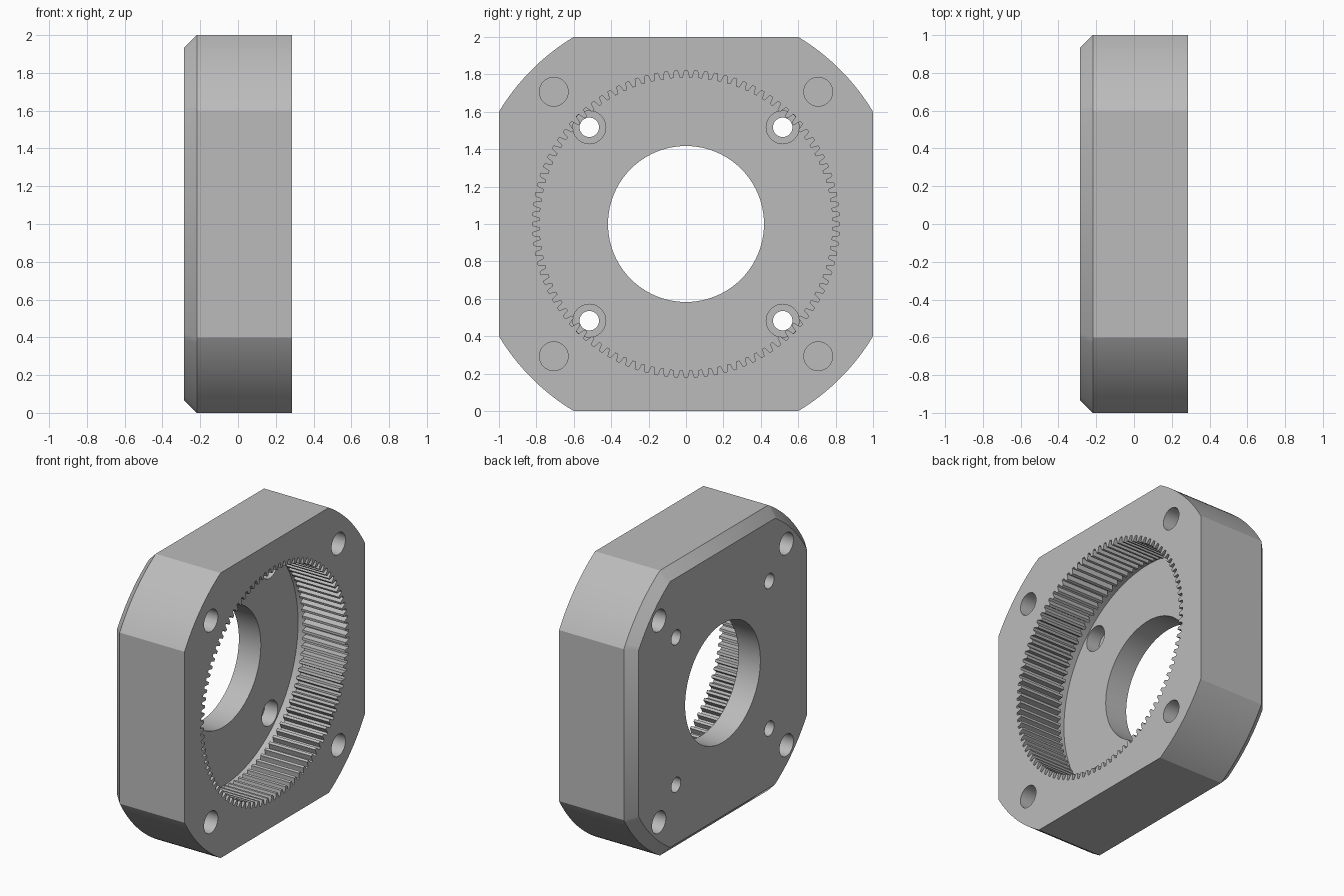
import bpy
from math import sin, cos, pi, atan2, sqrt, radians

cube = bpy.data.objects.get("Cube")
if cube:
    bpy.data.objects.remove(cube)

HALF = 0.285            # half thickness along x
FLOOR = HALF - 0.4      # pocket floor
TEETH = 96

grey = bpy.data.materials.new("housing grey")
grey.use_nodes = True
grey.diffuse_color = (0.5, 0.5, 0.5, 1)
grey.node_tree.nodes["Principled BSDF"].inputs["Base Color"].default_value = (0.5, 0.5, 0.5, 1)


def loft(name, sections):
    """Solid through matching (x, [(y, z)]) sections, capped at both ends."""
    n = len(sections[0][1])
    verts = [(x, y, z + 1) for x, ring in sections for y, z in ring]
    faces = [tuple(reversed(range(n))), tuple(range(len(verts) - n, len(verts)))]
    for s in range(len(sections) - 1):
        for i in range(n):
            j = (i + 1) % n
            faces.append((s * n + i, s * n + j, s * n + n + j, s * n + n + i))
    mesh = bpy.data.meshes.new(name)
    mesh.from_pydata(verts, [], faces)
    mesh.materials.append(grey)
    obj = bpy.data.objects.new(name, mesh)
    bpy.context.collection.objects.link(obj)
    return obj


def circle(radius, n, cy=0, cz=0):
    return [(cy + radius * cos(2 * pi * i / n), cz + radius * sin(2 * pi * i / n)) for i in range(n)]


def outline(inset):
    """Square whose corners are rounded by one large circle."""
    half, radius = 1 - inset, sqrt(1.36) - inset
    a0 = atan2(sqrt(radius ** 2 - half ** 2), half)
    steps = 16
    arc = [a0 + (pi / 2 - 2 * a0) * i / steps for i in range(steps + 1)]
    return [(radius * cos(a + q * pi / 2), radius * sin(a + q * pi / 2)) for q in range(4) for a in arc]


def gear_ring(root, tip):
    """Internal gear outline, one space centred on each pitch angle."""
    pitch = 2 * pi / TEETH
    shape = [(-0.33, tip), (-0.25, (root + tip) / 2), (-0.15, root),
             (0.15, root), (0.25, (root + tip) / 2), (0.33, tip)]
    return [(r * cos((i + f) * pitch), r * sin((i + f) * pitch)) for i in range(TEETH) for f, r in shape]


def cut(name, x0, x1, ring):
    """Subtract a prism from the housing."""
    cutter = loft(name, [(x0, ring), (x1, ring)])
    cutter.hide_render = True
    mod = housing.modifiers.new(name, "BOOLEAN")
    mod.operation = "DIFFERENCE"
    mod.solver = "EXACT"
    mod.object = cutter
    bpy.context.view_layer.objects.active = housing
    bpy.ops.object.modifier_apply(modifier=name)
    bpy.data.objects.remove(cutter)


# Housing block with a chamfered back edge
housing = loft("ring_gear_housing", [(-HALF, outline(0.067)), (-HALF + 0.067, outline(0)), (HALF, outline(0))])

# Relief below the teeth, toothed pocket and central bore
cut("relief", FLOOR, FLOOR + 0.067, circle(0.83, 128))
cut("toothed_pocket", FLOOR + 0.03, 0.5, gear_ring(0.821, 0.783))
cut("bore", -0.5, FLOOR + 0.03, circle(0.417, 96))

for sy in (-1, 1):
    for sz in (-1, 1):
        # Counterbored screw holes in the pocket floor
        y, z = sy * 0.517, sz * 0.517
        cut("counterbore", FLOOR - 0.1, FLOOR + 0.03, circle(0.088, 32, y, z))
        cut("screw_hole", -0.5, FLOOR, circle(0.052, 32, y, z))
        # Blind corner holes on both faces
        y, z = sy * 0.707, sz * 0.707
        cut("front_corner_hole", HALF - 0.22, 0.5, circle(0.077, 32, y, z))
        cut("back_corner_hole", -0.5, -HALF + 0.22, circle(0.077, 32, y, z))

bpy.ops.object.select_all(action="DESELECT")
housing.select_set(True)
bpy.context.view_layer.objects.active = housing
bpy.ops.object.shade_smooth_by_angle(angle=radians(25))
